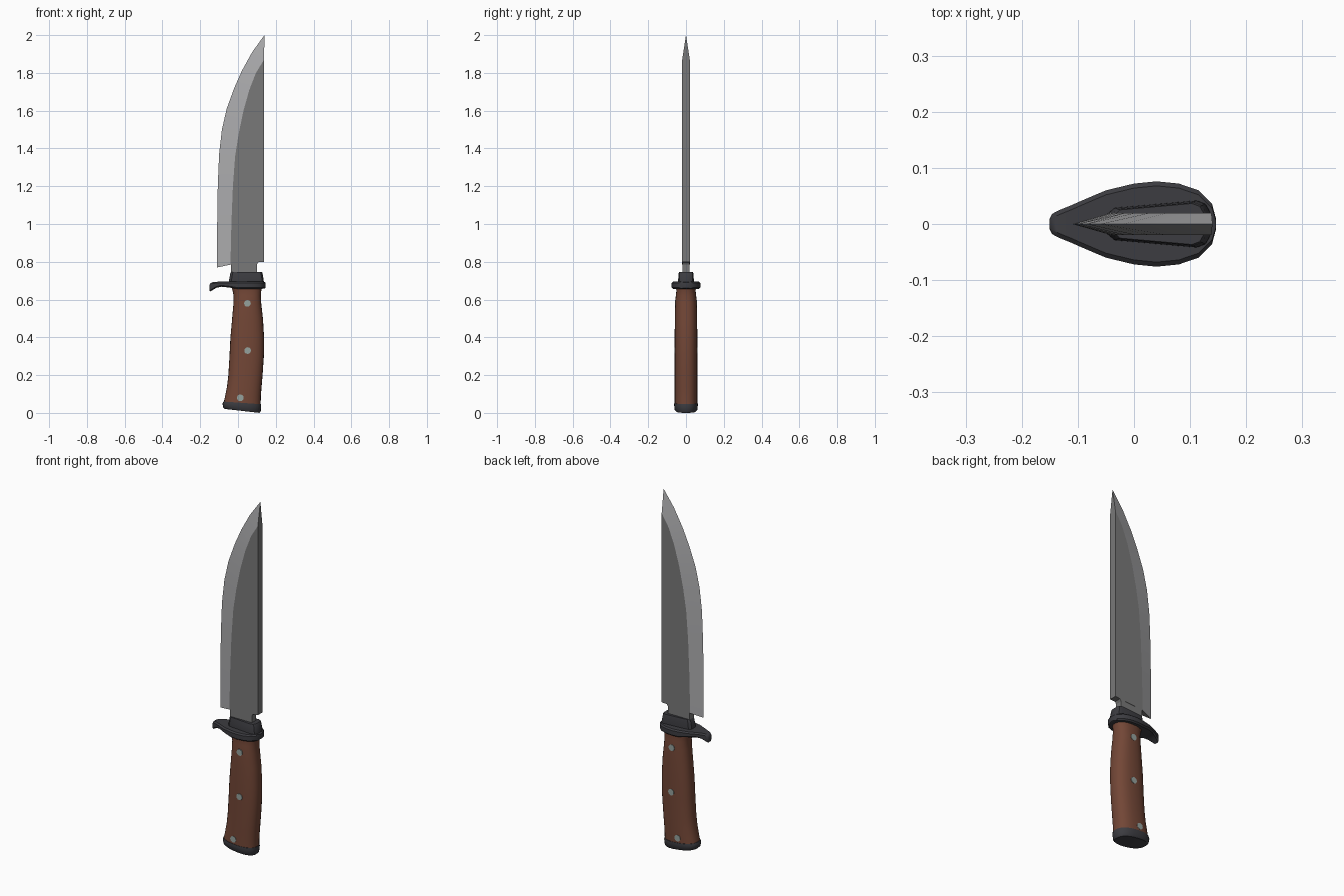
import bpy, bmesh, math

if "Cube" in bpy.data.objects:
    bpy.data.objects.remove(bpy.data.objects["Cube"])


def material(name, rgb):
    m = bpy.data.materials.new(name)
    m.diffuse_color = (*rgb, 1)
    m.use_nodes = True
    m.node_tree.nodes["Principled BSDF"].inputs["Base Color"].default_value = m.diffuse_color
    return m


STEEL = material("dark steel", (0.19, 0.19, 0.19))
EDGE = material("bright steel", (0.40, 0.40, 0.41))
BLACK = material("black metal", (0.045, 0.045, 0.052))
WOOD = material("brown wood", (0.17, 0.062, 0.037))
RIVET = material("rivet metal", (0.30, 0.36, 0.34))


def finish(name, bm, mats, angle=None):
    bmesh.ops.remove_doubles(bm, verts=bm.verts[:], dist=1e-5)
    bmesh.ops.recalc_face_normals(bm, faces=bm.faces[:])
    me = bpy.data.meshes.new(name)
    bm.to_mesh(me)
    bm.free()
    for m in mats:
        me.materials.append(m)
    ob = bpy.data.objects.new(name, me)
    bpy.context.collection.objects.link(ob)
    if angle:
        bpy.ops.object.select_all(action='DESELECT')
        ob.select_set(True)
        bpy.context.view_layer.objects.active = ob
        bpy.ops.object.shade_smooth_by_angle(angle=math.radians(angle))
    return ob


def loft(name, rings, mat, angle=None):
    """Skin a row of point rings and cap both ends."""
    bm = bmesh.new()
    vr = [[bm.verts.new(p) for p in r] for r in rings]
    n = len(rings[0])
    for a, b in zip(vr, vr[1:]):
        for i in range(n):
            j = (i + 1) % n
            bm.faces.new((a[i], a[j], b[j], b[i]))
    bm.faces.new(vr[0])
    bm.faces.new(vr[-1])
    return finish(name, bm, [mat], angle)


def oval(x0, x1, ry, z0, z1, n=28, e=2.4):
    """Superellipse from x0 to x1, its plane running from z0 to z1."""
    pts = []
    for i in range(n):
        t = 2 * math.pi * i / n
        c, s = math.cos(t), math.sin(t)
        u = math.copysign(abs(c) ** (2 / e), c)
        v = math.copysign(abs(s) ** (2 / e), s)
        k = (u + 1) / 2
        pts.append((x0 + (x1 - x0) * k, ry * v, z0 + (z1 - z0) * k))
    return pts


# Blade: edge x, edge z, bevel x, bevel z, spine z
SPINE = 0.138
T = 0.02
stations = [(-.11, .77, -.04, .785, .80), (-.11, 1.0, -.035, 1.0, 1.0),
            (-.107, 1.2, -.027, 1.2, 1.2), (-.10, 1.37, -.015, 1.36, 1.36),
            (-.085, 1.5, .004, 1.48, 1.48), (-.06, 1.61, .029, 1.6, 1.6),
            (-.02, 1.72, .06, 1.71, 1.71), (.02, 1.81, .095, 1.80, 1.80),
            (.075, 1.91, SPINE, 1.87, 1.87)]
bm = bmesh.new()
rows = []
for ex, ez, bx, bz, sz in stations:
    rows.append([bm.verts.new(p) for p in (
        (ex, 0, ez), (bx, -T, bz), (SPINE, -T, sz),
        (SPINE, T, sz), (bx, T, bz))])
for a, b in zip(rows, rows[1:]):
    for i in range(5):
        j = (i + 1) % 5
        f = bm.faces.new((a[i], a[j], b[j], b[i]))
        f.material_index = 1 if i in (0, 4) else 0
bm.faces.new(rows[0])
tip = bm.verts.new((0.14, 0, 2.0))
last = rows[-1]
for i, j, m in ((0, 1, 1), (2, 3, 0), (4, 0, 1)):
    bm.faces.new((last[i], last[j], tip)).material_index = m
finish("blade", bm, [STEEL, EDGE], 8)

# Blade root between the notches
loft("blade_root", [[(x0, -.019, z), (x1, -.019, z), (x1, .019, z), (x0, .019, z)]
                    for x0, x1, z in ((-.036, .10, .73), (-.036, .10, .785),
                                      (-.032, .115, .81))], STEEL)

# Collar above the guard, slightly stepped in towards the top
half = [(-.048, .018), (-.035, .029), (.112, .042), (.128, .036), (.137, .02)]
outline = [(x, -y) for x, y in half] + [(x, y) for x, y in reversed(half)]
rings = []
for s, z in ((1, .68), (.99, .705), (.92, .74), (.87, .747)):
    rings.append([(.045 + (x - .045) * s, y * s, z) for x, y in outline])
loft("collar", rings, BLACK, 30)

# Teardrop guard with a finger hook curling down at the front
rings = []
for x, w, zt, zb in ((-.151, .008, .678, .648), (-.146, .018, .686, .643),
                     (-.135, .024, .692, .650), (-.115, .032, .694, .662),
                     (-.09, .043, .695, .668), (-.05, .060, .695, .664),
                     (0, .072, .695, .656), (.04, .076, .695, .656),
                     (.08, .072, .695, .656), (.115, .060, .695, .656),
                     (.139, .036, .694, .658), (.146, .010, .690, .662)):
    c, d = .007, min(.008, w * .4)
    side = [(w - d, zb), (w, zb + c), (w, zt - c), (w - d, zt)]
    rings.append([(x, y, z) for y, z in side]
                 + [(x, -y, z) for y, z in reversed(side)])
loft("guard", rings, BLACK, 35)

# Wooden grip: left x, right x, half depth, height
grip = [(-.075, .120, .060, .045), (-.068, .121, .060, .09),
        (-.058, .125, .060, .14), (-.051, .130, .060, .20),
        (-.045, .137, .060, .30), (-.040, .138, .060, .40),
        (-.031, .132, .059, .50), (-.024, .123, .057, .58),
        (-.023, .121, .054, .62), (-.028, .123, .051, .645),
        (-.036, .128, .053, .67)]
loft("grip", [oval(a, b, r, z + (.012 if i == 0 else 0), z)
              for i, (a, b, r, z) in enumerate(grip)], WOOD, 40)

# Pommel cap, tilted along the butt
loft("pommel_cap", [oval(-.070, .114, .054, .021, .000),
                    oval(-.078, .120, .060, .028, .007),
                    oval(-.082, .123, .063, .050, .036),
                    oval(-.077, .122, .062, .060, .046)], BLACK, 40)

# Rivets passing through the grip, flush on both sides
for k, (x, z, d) in enumerate(((.05, .58, .059), (.051, .33, .062), (.012, .08, .0615))):
    ring = [(x + .018 * math.cos(math.pi * i / 6), z + .018 * math.sin(math.pi * i / 6))
            for i in range(12)]
    loft("rivet_%d" % (k + 1), [[(px, y, pz) for px, pz in ring] for y in (-d, d)], RIVET)
